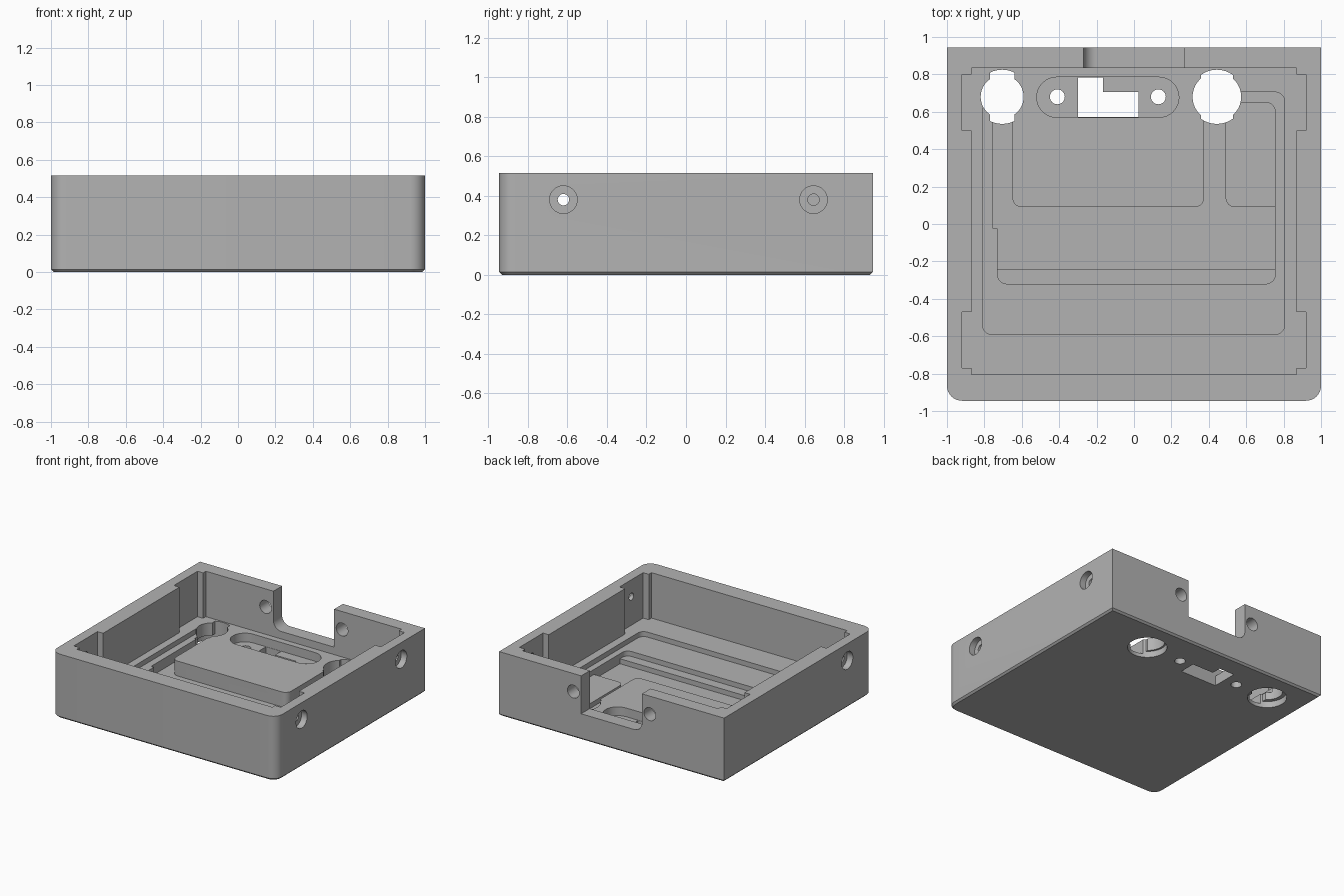
import bpy, bmesh, math
from mathutils import Vector

cube = bpy.data.objects.get("Cube")
if cube:
    bpy.data.objects.remove(cube, do_unlink=True)

grey = bpy.data.materials.new("plain grey")
grey.use_nodes = True
grey.diffuse_color = (0.45, 0.45, 0.45, 1)
grey.node_tree.nodes["Principled BSDF"].inputs["Base Color"].default_value = grey.diffuse_color

AXES = {"x": lambda a, b, h: (h, a, b),
        "y": lambda a, b, h: (a, h, b),
        "z": lambda a, b, h: (a, b, h)}


def rounded(corners, steps=8):
    """Polygon from (a, b[, radius]) corners, with right-angle fillets."""
    out = []
    for i, c in enumerate(corners):
        p = Vector(c[:2])
        if len(c) < 3:
            out.append(p)
            continue
        u = (Vector(corners[i - 1][:2]) - p).normalized() * c[2]
        v = (Vector(corners[(i + 1) % len(corners)][:2]) - p).normalized() * c[2]
        for k in range(steps + 1):
            t = math.pi / 2 * k / steps
            out.append(p + u * (1 - math.sin(t)) + v * (1 - math.cos(t)))
    return out


def circle(a, b, r, n=40):
    return [Vector((a + r * math.cos(2 * math.pi * k / n),
                    b + r * math.sin(2 * math.pi * k / n))) for k in range(n)]


def rect(a0, a1, b0, b1):
    return [(a0, b0), (a1, b0), (a1, b1), (a0, b1)]


def prism(name, points, low, high, axis="z", chamfer=0):
    bm = bmesh.new()
    place = AXES[axis]
    face = bm.faces.new([bm.verts.new(place(p[0], p[1], low)) for p in points])
    moved = bmesh.ops.extrude_face_region(bm, geom=[face])["geom"]
    shift = Vector(place(0, 0, high - low))
    bmesh.ops.translate(bm, vec=shift, verts=[v for v in moved if isinstance(v, bmesh.types.BMVert)])
    bmesh.ops.recalc_face_normals(bm, faces=bm.faces)
    if chamfer:
        rim = [e for e in bm.edges if all(abs(v.co.z - low) < 1e-5 for v in e.verts)]
        bmesh.ops.bevel(bm, geom=rim, offset=chamfer, segments=1, affect="EDGES")
    mesh = bpy.data.meshes.new(name)
    bm.to_mesh(mesh)
    bm.free()
    mesh.materials.append(grey)
    obj = bpy.data.objects.new(name, mesh)
    bpy.context.collection.objects.link(obj)
    return obj


# Outer block: rounded front corners, square back corners, chamfered underside
housing = prism("housing", rounded([(-1, -0.945, 0.08), (1, -0.945, 0.08),
                                    (1, 0.945), (-1, 0.945)]), 0, 0.515, chamfer=0.014)
bpy.context.view_layer.objects.active = housing
housing.select_set(True)


def cut(points, low, high, axis="z"):
    tool = prism("cutter", points, low, high, axis)
    tool.hide_render = True
    mod = housing.modifiers.new("cut", "BOOLEAN")
    mod.operation = "DIFFERENCE"
    mod.solver = "EXACT"
    mod.object = tool
    bpy.ops.object.modifier_apply(modifier=mod.name)
    bpy.data.objects.remove(tool, do_unlink=True)


TOP = 0.7
FLOOR, LEDGE, SHELF, DEEP = 0.15, 0.11, 0.07, 0.03

# Main cavity with wider recesses in the side walls
side = [(0.87, -0.77), (0.92, -0.77), (0.92, -0.47), (0.87, -0.47),
        (0.87, 0.5), (0.92, 0.5), (0.92, 0.8), (0.87, 0.8)]
cut([(-0.87, -0.805), (0.87, -0.805)] + side + [(0.87, 0.835), (-0.87, 0.835)]
    + [(-x, y) for x, y in reversed(side)], FLOOR, TOP)

# Stepped pockets that leave the raised centre platform standing
platform = [(0.375, 0.62), (0.375, 0.09, 0.05), (-0.65, 0.09, 0.05), (-0.65, 0.62)]
cut(rounded(platform + [(-0.81, 0.62), (-0.81, -0.59, 0.05), (0.805, -0.59, 0.05),
                        (0.805, 0.705, 0.05), (0.5, 0.705)]), LEDGE, TOP)
left_edge = [(-0.755, 0.62), (-0.755, -0.025), (-0.73, -0.025)]
cut(rounded(platform + left_edge + [(-0.73, -0.32, 0.05), (0.755, -0.32, 0.05),
                                    (0.755, 0.65, 0.05), (0.5, 0.65)]), SHELF, TOP)
cut(rounded(platform + left_edge + [(-0.73, -0.24), (0.755, -0.24), (0.755, 0.09),
                                    (0.49, 0.09, 0.05), (0.49, 0.62)]), DEEP, TOP)

# Long round-ended recess with a stepped opening and two screw holes
cut(rounded([(-0.52, 0.57, 0.107), (0.24, 0.57, 0.107),
             (0.24, 0.785, 0.107), (-0.52, 0.785, 0.107)]), 0.08, TOP)
cut([(-0.3, 0.572), (0.025, 0.572), (0.025, 0.705), (-0.165, 0.705),
     (-0.165, 0.783), (-0.3, 0.783)], -0.1, TOP)
for x in (-0.41, 0.13):
    cut(circle(x, 0.68, 0.04, 24), -0.1, TOP)

# Twist-lock openings: a round hole, two slots and a wider bore underneath
for x, radius, half in ((-0.705, 0.115, 0.078), (0.443, 0.13, 0.09)):
    cut(circle(x, 0.68, radius), -0.1, TOP)
    slot = [Vector((min(max(p.x, x - half), x + half), p.y)) for p in circle(x, 0.68, 0.145)
            if abs(p.x - x) < half]
    cut(slot, -0.1, FLOOR + 0.05)
    cut(circle(x, 0.68, 0.145), -0.1, 0.05)

# Cable notch in the back wall, rounded on one side
cut(rounded([(-0.27, 0.21, 0.07), (0.27, 0.21), (0.27, TOP), (-0.27, TOP)]), 0.8, 1.1, "y")

# Back wall holes
for x in (-0.34, 0.34):
    cut(circle(x, 0.37, 0.052, 32), 0.8, 1.1, "y")

# Side wall screw holes with counterbores
for sign, y in ((1, -0.62), (-1, -0.62), (1, 0.645)):
    cut(circle(y, 0.38, 0.029, 24), sign * 0.8, sign * 1.1, "x")
    cut(circle(y, 0.38, 0.07, 32), sign * 0.95, sign * 1.1, "x")

bpy.ops.object.shade_smooth_by_angle(angle=math.radians(30))
